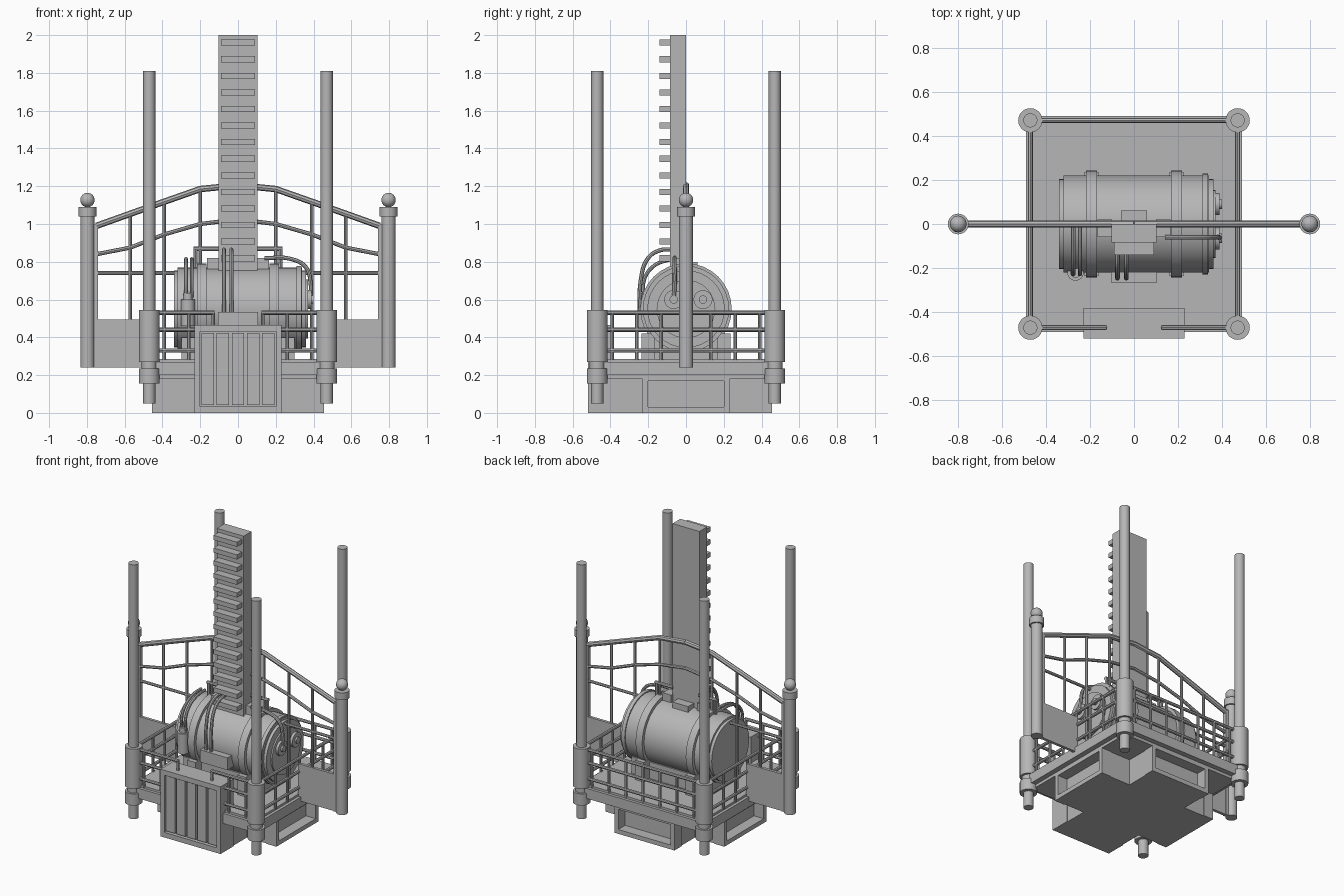
import bpy
from mathutils import Vector

old = bpy.data.objects.get("Cube")
if old:
    bpy.data.objects.remove(old)

grey = bpy.data.materials.new("plain grey")
grey.use_nodes = True
grey.diffuse_color = (0.47, 0.47, 0.47, 1)
grey.node_tree.nodes["Principled BSDF"].inputs["Base Color"].default_value = grey.diffuse_color


def finish(name, smooth=False):
    ob = bpy.context.object
    ob.name = name
    ob.data.materials.clear()
    ob.data.materials.append(grey)
    if smooth:
        bpy.ops.object.shade_smooth_by_angle(angle=0.6)
    return ob


def box(name, x, y, z):
    """Box from (low, high) ranges."""
    lows, highs = Vector((x[0], y[0], z[0])), Vector((x[1], y[1], z[1]))
    bpy.ops.mesh.primitive_cube_add(size=1, location=(lows + highs) / 2)
    ob = finish(name)
    size = highs - lows
    for v in ob.data.vertices:
        v.co = v.co * size
    return ob


def rod(name, start, end, radius, sides=24):
    """Cylinder between two points."""
    a, b = Vector(start), Vector(end)
    bpy.ops.mesh.primitive_cylinder_add(vertices=sides, radius=radius, depth=(b - a).length,
                                        location=(a + b) / 2,
                                        rotation=(b - a).to_track_quat("Z", "Y").to_euler())
    return finish(name, True)


def tube(name, points, radius, curved=True):
    """Bent pipe through the points."""
    cu = bpy.data.curves.new(name, "CURVE")
    cu.dimensions = "3D"
    cu.bevel_depth, cu.bevel_resolution, cu.resolution_u = radius, 2, 6
    cu.use_fill_caps = True
    sp = cu.splines.new("BEZIER")
    sp.bezier_points.add(len(points) - 1)
    for bp, p in zip(sp.bezier_points, points):
        bp.co = p
        bp.handle_left_type = bp.handle_right_type = "AUTO" if curved else "VECTOR"
    ob = bpy.data.objects.new(name, cu)
    bpy.context.collection.objects.link(ob)
    bpy.ops.object.select_all(action="DESELECT")
    bpy.context.view_layer.objects.active = ob
    ob.select_set(True)
    bpy.ops.object.convert(target="MESH")
    return finish(name, True)


SIDES = (-1, 1)


def span(a, b, s=1):
    return tuple(sorted((a * s, b * s)))


# Deck in three stepped layers
for name, h, z in (("deck_underside", 0.455, (0.18, 0.2)), ("deck_slab", 0.49, (0.2, 0.27)),
                   ("deck_floor", 0.47, (0.27, 0.285))):
    box(name, (-h, h), (-h, h), z)

# Cross-shaped base, with open frames on three ends
box("base_across", (-0.38, 0.38), (-0.225, 0.225), (0, 0.18))
box("base_along", (-0.225, 0.225), (-0.38, 0.38), (0, 0.18))
W = 0.23


def frame(name, along_x, lo, hi):
    parts = [((-W, W), (0, 0.03)), ((-W, W), (0.17, 0.185)),
             ((-W, -W + 0.03), (0.03, 0.17)), ((W - 0.03, W), (0.03, 0.17))]
    for width, z in parts:
        if along_x:
            box(name, (lo, hi), width, z)
        else:
            box(name, width, (lo, hi), z)


frame("right_base_frame", True, -0.455, -0.38)
frame("left_base_frame", True, 0.38, 0.455)
frame("back_base_frame", False, 0.38, 0.455)

# Front grille box with vertical slats
box("grille_box", (-W, W), (-0.49, -0.38), (0, 0.465))
for s in SIDES:
    box("grille_side", span(0.2, W, s), (-0.52, -0.49), (0, 0.465))
box("grille_bottom", (-0.2, 0.2), (-0.52, -0.49), (0, 0.035))
box("grille_top", (-0.2, 0.2), (-0.52, -0.49), (0.43, 0.465))
for i in range(5):
    x = -0.16 + i * 0.08
    box("grille_slat", (x - 0.033, x + 0.033), (-0.51, -0.485), (0.043, 0.424))

# Corner poles with sleeves
P = 0.47
for sx in SIDES:
    for sy in SIDES:
        for name, low, high, r in (("pole", 0.05, 1.81, 0.032), ("pole_sleeve", 0.27, 0.545, 0.055),
                                   ("pole_neck", 0.22, 0.28, 0.04), ("pole_collar", 0.155, 0.235, 0.055)):
            rod(name, (sx * P, sy * P, low), (sx * P, sy * P, high), r)

# Railings round the deck, with a gap at the front
RAIL_Z = (0.33, 0.44, 0.53)
POSTS = (-0.39, -0.26, -0.13, 0, 0.13, 0.26, 0.39)


def railing(name, place, lo, hi):
    for z in RAIL_Z:
        rod(name + "_rail", place(lo, z), place(hi, z), 0.011, 8)
    for t in POSTS:
        if lo <= t <= hi:
            rod(name + "_post", place(t, 0.28), place(t, 0.53), 0.009, 8)


railing("back", lambda t, z: (t, P, z), -0.42, 0.42)
for s in SIDES:
    railing("side", lambda t, z: (s * P, t, z), -0.42, 0.42)
    railing("front", lambda t, z: (t, -P, z), *span(0.125, 0.42, s))

# Tall cross fence with end posts and ball tops
TOP = ((0.75, 0.99), (0.47, 1.09), (0.2, 1.185), (0, 1.205))
MID = ((0.75, 0.84), (0.57, 0.875), (0.39, 0.945), (0.2, 1.0), (0, 1.025))


def height_at(line, x):
    for (xa, za), (xb, zb) in zip(line, line[1:]):
        if xb <= x <= xa:
            return za + (zb - za) * (xa - x) / (xa - xb)
    return line[-1][1]


for s in SIDES:
    px = 0.797 * s
    rod("end_post", (px, 0, 0.24), (px, 0, 1.05), 0.037)
    rod("end_post_cap", (px, 0, 1.04), (px, 0, 1.09), 0.047)
    bpy.ops.mesh.primitive_uv_sphere_add(segments=20, ring_count=12, radius=0.038, location=(px, 0, 1.127))
    finish("end_post_ball", True)
    box("fence_end_bar", span(0.742, 0.768, s), (-0.014, 0.014), (0.24, 1.0))
    box("fence_panel", span(0.47, 0.75, s), (-0.01, 0.01), (0.24, 0.495))
    tube("fence_top_rail", [(s * x, 0, z) for x, z in TOP], 0.017, False)
    tube("fence_middle_rail", [(s * x, 0, z) for x, z in MID], 0.011, False)
    rod("fence_low_rail", (s * 0.75, 0, 0.74), (s * 0.2, 0, 0.74), 0.01, 8)
    for x in (0.57, 0.39, 0.2):
        rod("fence_upright", (s * x, 0, 0.49 if x > 0.5 else 0.3),
            (s * x, 0, height_at(TOP, x)), 0.01, 8)
    rod("bracket_bar", (s * 0.235, 0, 0.868), (s * 0.1, 0, 0.868), 0.012, 8)
    rod("bracket_leg", (s * 0.225, 0, 0.74), (s * 0.225, 0, 0.868), 0.011, 8)
    box("tower_foot", span(0.1, 0.165, s), (-0.06, 0.02), (0.74, 0.82))

# Toothed tower
box("tower", (-0.103, 0.103), (-0.085, 0), (0.71, 2))
for i in range(14):
    z = 1.96 - i * 0.0878
    box("tower_tooth", (-0.09, 0.09), (-0.14, -0.08), (z - 0.016, z + 0.016))

# Motor drum lying across the deck
C = 0.55
for name, low, high, r in (("drum", -0.32, 0.34, 0.22), ("drum_end_right", -0.34, -0.31, 0.205),
                           ("drum_band", -0.217, -0.167, 0.242), ("drum_band", 0.167, 0.217, 0.242),
                           ("drum_flange", 0.31, 0.335, 0.228), ("drum_end_left", 0.33, 0.36, 0.205),
                           ("drum_cover", 0.35, 0.37, 0.155)):
    rod(name, (low, 0, C), (high, 0, C), r, 32)
for y in (-0.065, 0.09):
    rod("drum_knob", (0.35, y, 0.6), (0.388, y, 0.6), 0.05)
    rod("drum_knob_centre", (0.38, y, 0.6), (0.4, y, 0.6), 0.022, 16)
box("drum_cradle", (-0.3, 0.3), (-0.17, 0.17), (0.28, 0.4))
for s in SIDES:
    box("drum_foot", span(0.16, 0.225, s), (-0.235, 0.235), (0.28, 0.42))
box("drum_top_plate", (-0.06, 0.06), (0, 0.062), (0.75, 0.8))
box("control_box", (-0.105, 0.105), (-0.265, -0.18), (0.45, 0.535))

# Pipes and bottle
for x in (-0.075, -0.035):
    tube("front_pipe", [(x, -0.24, 0.5), (x, -0.24, 0.7), (x, -0.2, 0.82),
                        (x, -0.14, 0.86), (x, -0.07, 0.865)], 0.011)
tube("left_pipe", [(0.14, -0.06, 0.82), (0.28, -0.06, 0.815), (0.36, -0.06, 0.77),
                   (0.385, -0.06, 0.68), (0.385, -0.065, 0.6)], 0.011)
rod("bottle", (-0.265, -0.22, 0.46), (-0.265, -0.22, 0.6), 0.037)
rod("bottle_neck", (-0.265, -0.22, 0.6), (-0.265, -0.22, 0.635), 0.024, 16)
for x in (-0.275, -0.245):
    tube("bottle_pipe", [(x, -0.22, 0.61), (x, -0.225, 0.69), (x, -0.18, 0.77),
                         (x, -0.09, 0.81), (x, -0.01, 0.815)], 0.01)
